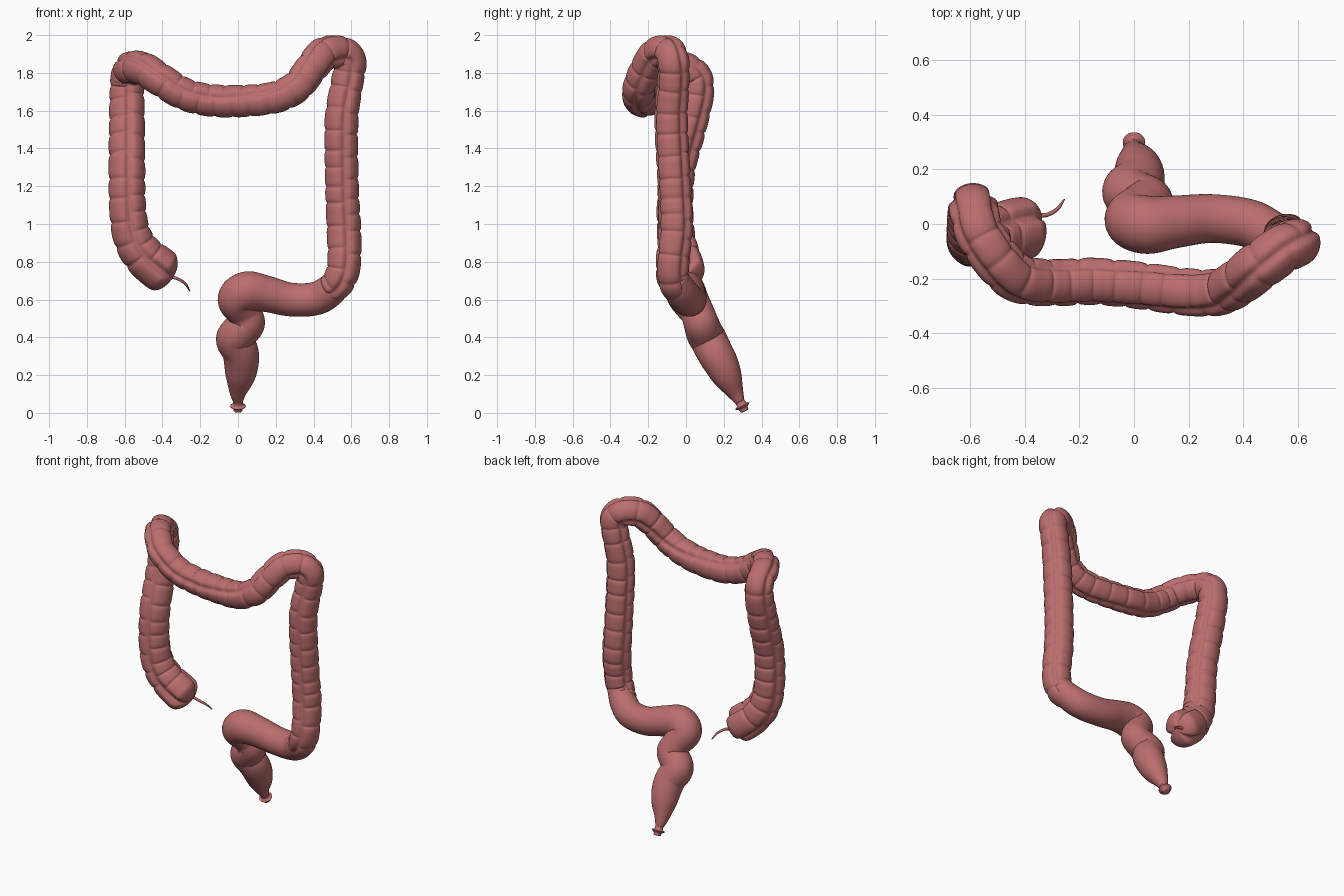
import bpy, bmesh, math, random
from mathutils import Vector

random.seed(4)
mat = bpy.data.materials.new("flesh")
mat.diffuse_color = (0.50, 0.155, 0.155, 1)


def resample(points, step):
    """Catmull-Rom through (x, y, z, radius), evenly spaced by arc length."""
    P = [Vector(p) for p in points]
    P = [2 * P[0] - P[1]] + P + [2 * P[-1] - P[-2]]
    dense = []
    for a, b, c, d in zip(P, P[1:], P[2:], P[3:]):
        for i in range(60):
            t = i / 60
            dense.append(0.5 * (2 * b + (c - a) * t + (2 * a - 5 * b + 4 * c - d) * t * t
                                + (3 * b - a - 3 * c + d) * t ** 3))
    dense.append(P[-2])
    out, run = [dense[0]], 0.0
    for p, q in zip(dense, dense[1:]):
        run += (q.xyz - p.xyz).length
        if run >= step:
            out.append(q)
            run = 0.0
    return out + [dense[-1]]


def sweep(name, points, step, sides, shape=None):
    """Tube along the path; shape(distance, angle, total) scales the radius."""
    path = resample(points, step)
    bm = bmesh.new()
    rings, s = [], 0.0
    total = sum((b.xyz - a.xyz).length for a, b in zip(path, path[1:]))
    up = Vector((0, -1, 0))
    for i, p in enumerate(path):
        lo, hi = path[max(i - 2, 0)], path[min(i + 2, len(path) - 1)]
        tan = (hi.xyz - lo.xyz).normalized()
        up = (up - tan * up.dot(tan)).normalized()
        side = tan.cross(up)
        if i:
            s += (p.xyz - path[i - 1].xyz).length
        ring = []
        for k in range(sides):
            a = 2 * math.pi * k / sides
            r = p.w * (shape(s, a, total) if shape else 1)
            ring.append(bm.verts.new(p.xyz + (up * math.cos(a) + side * math.sin(a)) * r))
        rings.append(ring)
    for A, B in zip(rings, rings[1:]):
        for k in range(sides):
            j = (k + 1) % sides
            bm.faces.new((A[k], A[j], B[j], B[k]))
    bm.faces.new(rings[0])
    bm.faces.new(rings[-1])
    bmesh.ops.recalc_face_normals(bm, faces=bm.faces)
    me = bpy.data.meshes.new(name)
    bm.to_mesh(me)
    bm.free()
    me.materials.append(mat)
    me.shade_smooth()
    ob = bpy.data.objects.new(name, me)
    bpy.context.collection.objects.link(ob)
    return ob


# Pouch boundaries along the colon, offset for each of the three rows
rows = []
for row in range(3):
    cuts = [-0.2, 0.17 + 0.02 * row]
    while cuts[-1] < 6:
        cuts.append(cuts[-1] + random.uniform(0.08, 0.13))
    rows.append(cuts)


def pouches(s, a, total):
    third = 2 * math.pi / 3
    a += math.pi / 3 * min(max((s - 1.9) / 0.9, 0), 1)   # bands turn to the front again
    row = int(a / third) % 3
    off = a % third
    d = min(off, third - off)                      # angle to the nearest band
    groove = math.exp(-(d / 0.2) ** 2)
    deep = 0.17 + 0.18 * max(0, 1 - s / 0.25)      # deeper lobes at the blind end
    e = min(abs(s - c) for c in rows[row])
    crease = 0.09 * math.exp(-e / 0.006) * (1 - groove)
    bulge = 0.025 * min(e / 0.03, 1) * (1 - groove)
    r = 1.02 - deep * groove + bulge - crease
    cap = min(s / 0.07, (total - s) / 0.05, 1)     # rounded ends
    return r * max(0.03, math.sqrt(max(0, 1 - (1 - cap) ** 2)))


# Blind pouch, ascending, transverse and descending colon
sweep("colon", [
    (-0.345, -0.01, 0.715, .104), (-0.42, -0.02, 0.765, .112), (-0.51, -0.04, 0.845, .106),
    (-0.565, -0.055, 0.95, .098), (-0.585, -0.06, 1.1, .094), (-0.588, -0.045, 1.3, .093),
    (-0.588, 0.01, 1.5, .092), (-0.588, 0.058, 1.7, .088), (-0.583, 0.04, 1.79, .086),
    (-0.565, -0.03, 1.825, .086), (-0.5, -0.13, 1.82, .086), (-0.42, -0.2, 1.77, .085),
    (-0.29, -0.215, 1.69, .083), (-0.15, -0.21, 1.655, .083), (0.02, -0.225, 1.65, .083),
    (0.19, -0.248, 1.667, .083), (0.31, -0.248, 1.725, .083), (0.385, -0.21, 1.82, .084),
    (0.455, -0.155, 1.90, .087), (0.54, -0.095, 1.91, .086), (0.592, -0.07, 1.86, .084),
    (0.578, -0.068, 1.75, .083), (0.548, -0.08, 1.55, .086), (0.55, -0.062, 1.2, .086),
    (0.56, -0.055, 0.98, .088), (0.562, -0.072, 0.8, .086), (0.535, -0.067, 0.7, .084),
    (0.47, -0.03, 0.64, .075)], 0.005, 54, pouches)

# Smooth S-shaped part running down into the rectum
sweep("sigmoid_and_rectum", [
    (0.55, -0.06, 0.72, .070), (0.49, -0.03, 0.65, .085), (0.41, 0.005, 0.605, .088),
    (0.28, 0.02, 0.60, .089), (0.15, 0.008, 0.63, .096), (0.05, -0.003, 0.643, .106),
    (-0.005, 0.017, 0.60, .103), (0.03, 0.06, 0.53, .090), (0.05, 0.08, 0.475, .093),
    (0.0, 0.1, 0.42, .098), (-0.018, 0.12, 0.385, .098), (0.012, 0.15, 0.325, .096),
    (0.018, 0.183, 0.265, .092), (0.012, 0.22, 0.19, .078), (0.0, 0.26, 0.11, .046),
    (0.0, 0.285, 0.06, .026)], 0.007, 40)

# Flared opening: thin tilted rim over a short ring
sweep("anal_rim", [
    (0, 0.28, 0.07, .026), (0, 0.293, 0.046, .027), (0, 0.297, 0.038, .040),
    (0, 0.299, 0.034, .040), (0, 0.304, 0.024, .025), (0, 0.31, 0.010, .022),
    (0, 0.311, 0.008, .012)], 0.002, 32)

# Appendix
sweep("appendix", [
    (-0.41, 0.02, 0.74, .012), (-0.36, 0.032, 0.722, .010), (-0.32, 0.033, 0.71, .008),
    (-0.28, 0.055, 0.685, .007), (-0.255, 0.09, 0.645, .003)], 0.006, 14)
